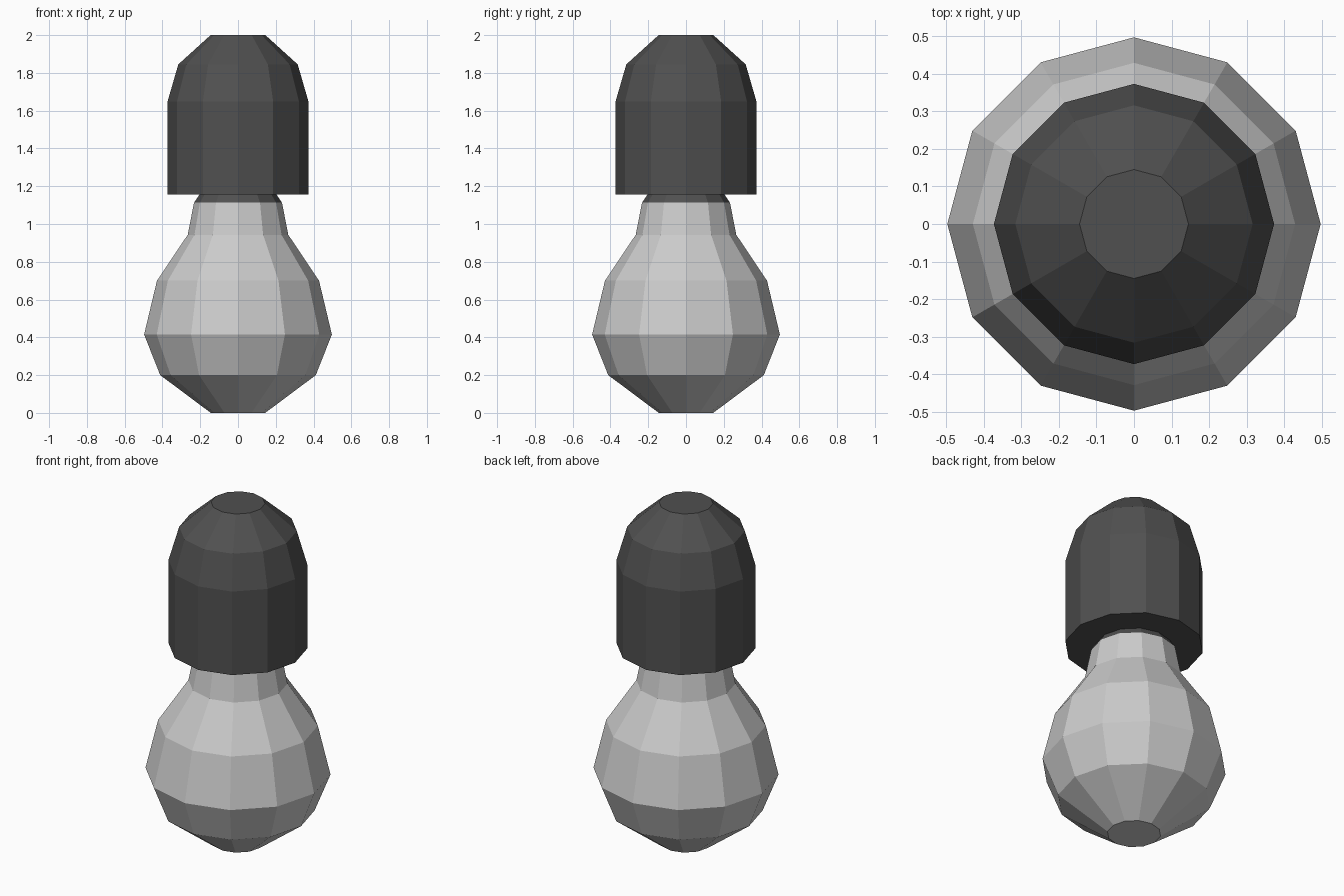
import bpy, bmesh
from math import cos, sin, pi

if "Cube" in bpy.data.objects:
    bpy.data.objects.remove(bpy.data.objects["Cube"])

SIDES = 12


def lathe(name, profile, cap_start=False, cap_end=False, color=None):
    """Revolve an (radius, height) profile, listed bottom to top, into flat facets."""
    bm = bmesh.new()
    rings = [[bm.verts.new((r * cos(2 * pi * i / SIDES), r * sin(2 * pi * i / SIDES), z))
              for i in range(SIDES)] for r, z in profile]
    for low, high in zip(rings, rings[1:]):
        for i in range(SIDES):
            j = (i + 1) % SIDES
            bm.faces.new((low[i], low[j], high[j], high[i]))
    if cap_start:
        bm.faces.new(rings[0][::-1])
    if cap_end:
        bm.faces.new(rings[-1])
    mesh = bpy.data.meshes.new(name)
    bm.to_mesh(mesh)
    bm.free()
    obj = bpy.data.objects.new(name, mesh)
    bpy.context.collection.objects.link(obj)
    if color:
        mat = bpy.data.materials.new(name + "_dark")
        mat.diffuse_color = color
        mat.use_nodes = True
        mat.node_tree.nodes["Principled BSDF"].inputs["Base Color"].default_value = mat.diffuse_color
        mesh.materials.append(mat)
    return obj


# Glass bulb: flat base, wide belly, narrowing neck
lathe("bulb", [(0.144, 0), (0.412, 0.2), (0.497, 0.415), (0.429, 0.70),
               (0.266, 0.943), (0.233, 1.113)], cap_start=True)

# Dark socket: collar on the neck, flat underside, straight wall, domed top
lathe("socket", [(0.233, 1.113), (0.205, 1.155), (0.373, 1.155), (0.373, 1.648),
                 (0.316, 1.845), (0.145, 2.0)], cap_end=True,
      color=(0.08, 0.08, 0.08, 1))
